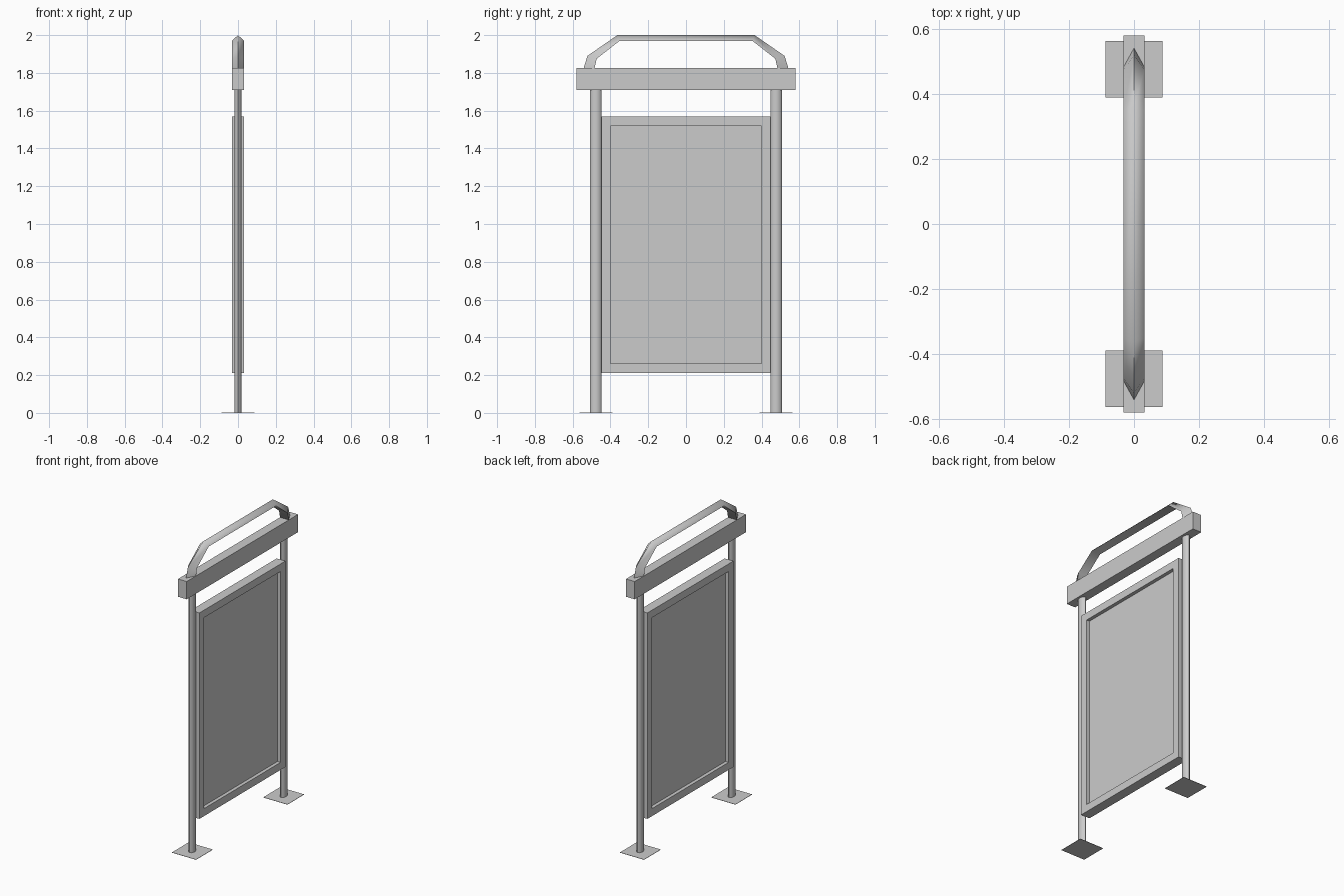
import bpy, bmesh, math
from mathutils import Matrix

if "Cube" in bpy.data.objects:
    bpy.data.objects.remove(bpy.data.objects["Cube"], do_unlink=True)

metal = bpy.data.materials.new("light_grey_metal")
metal.use_nodes = True
GREY = (0.6, 0.6, 0.6, 1)
metal.diffuse_color = GREY
metal.node_tree.nodes["Principled BSDF"].inputs["Base Color"].default_value = GREY


def finish(name, bm, smooth=None):
    bmesh.ops.recalc_face_normals(bm, faces=bm.faces[:])
    mesh = bpy.data.meshes.new(name)
    bm.to_mesh(mesh)
    bm.free()
    mesh.materials.append(metal)
    ob = bpy.data.objects.new(name, mesh)
    bpy.context.collection.objects.link(ob)
    if smooth:
        bpy.ops.object.select_all(action='DESELECT')
        ob.select_set(True)
        bpy.context.view_layer.objects.active = ob
        bpy.ops.object.shade_smooth_by_angle(angle=math.radians(smooth))
    return ob


def box(size, center):
    bm = bmesh.new()
    m = Matrix.Translation(center) @ Matrix.Diagonal((*size, 1))
    bmesh.ops.create_cube(bm, size=1, matrix=m)
    return bm


# Header beam
finish("header_beam", box((0.064, 1.16, 0.117), (0, 0, 1.768)))

# Display panel, recessed on both faces
bm = box((0.064, 0.896, 1.358), (0, 0, 0.89))
for side in (1, -1):
    face = [f for f in bm.faces if f.normal.x * side > 0.9]
    bmesh.ops.inset_region(bm, faces=face, thickness=0.07)
    rim = bmesh.ops.extrude_discrete_faces(bm, faces=face)["faces"]
    bmesh.ops.translate(bm, verts=rim[0].verts[:], vec=(-0.023 * side, 0, 0))
finish("display_panel", bm)

# Slim oval posts and their ground plates
for side, label in ((-1, "front"), (1, "back")):
    bm = bmesh.new()
    bmesh.ops.create_cone(
        bm, cap_ends=True, segments=8, radius1=1, radius2=1, depth=1.71,
        matrix=Matrix.Translation((0, side * 0.477, 0.855))
        @ Matrix.Diagonal((0.019, 0.03, 1, 1)))
    finish(label + "_post", bm, 60)
    finish(label + "_ground_plate",
           box((0.176, 0.174, 0.002), (0, side * 0.476, 0.001)))

# Handle: three-sided tube, ridge outwards, swept over the beam
outer = [(-0.542, 1.825), (-0.522, 1.89), (-0.363, 2.0)]
inner = [(-0.484, 1.825), (-0.473, 1.875), (-0.351, 1.97)]
outer += [(-y, z) for y, z in reversed(outer)]
inner += [(-y, z) for y, z in reversed(inner)]
bm = bmesh.new()
rings = [[bm.verts.new((0, *o)), bm.verts.new((0.032, *i)), bm.verts.new((-0.032, *i))]
         for o, i in zip(outer, inner)]
for a, b in zip(rings, rings[1:]):
    for k in range(3):
        n = (k + 1) % 3
        bm.faces.new((a[k], a[n], b[n], b[k]))
bm.faces.new(rings[0])
bm.faces.new(rings[-1])
finish("top_handle", bm, 95)
